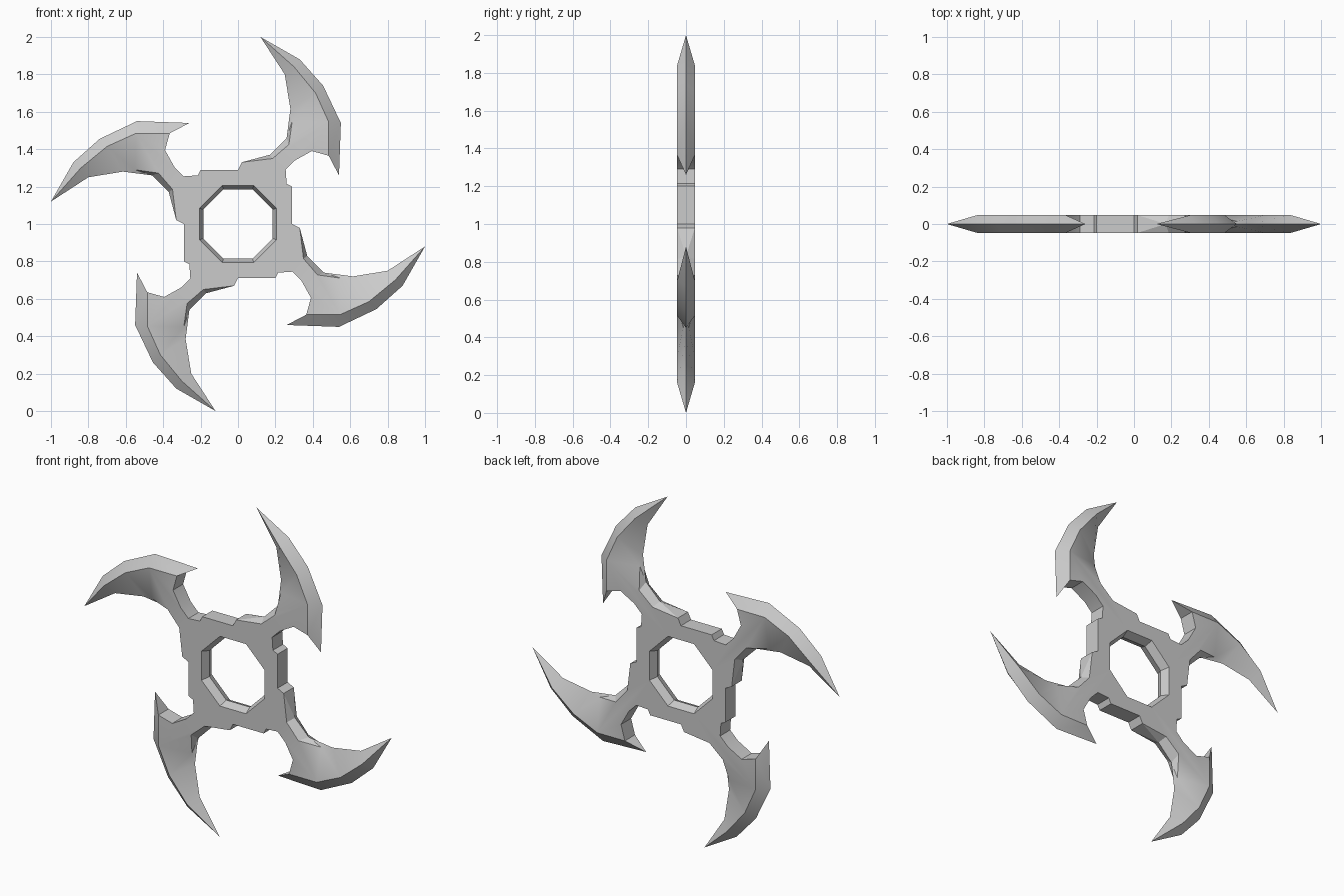
import bpy, bmesh, math
from mathutils import Matrix, Vector

if "Cube" in bpy.data.objects:
    bpy.data.objects.remove(bpy.data.objects["Cube"])

T = 0.047  # half thickness

def f(x, z, k=1.0):
    return Vector((x, -T * k, z))

def mid(p):
    return Vector((p.x, 0, p.z))

# Blade: sharp outer edge, thick ridge, sharp inner edge
tip = f(0.12, 1.0, 0)
outer = [f(.33, .88, 0), f(.455, .74, 0), f(.55, .54, 0), f(.54, .26, 0)]
ridge = [f(.30, .84), f(.415, .70), f(.485, .545), f(.485, .365)]
inner = [f(.25, .80, 0), f(.28, .615, 0), f(.26, .46, 0), f(.17, .37, 0)]
b0, b1, b2 = f(.29, .55, .3), f(.272, .425), f(.185, .35)
root = f(.02, .33)
# Neck behind the barb and stepped hub side
neck = [ridge[3], f(.395, .39), f(.305, .34), f(.255, .29),
        f(.26, .215), f(.29, .2), f(.29, 0)]
start = f(0, .29)
# Quarter of the octagonal hole
hole = [f(.205, 0), f(.205, .085), f(.085, .205), f(0, .205)]

faces = [[tip, outer[0], ridge[0]], [tip, ridge[0], inner[0]]]
for i in range(3):
    faces.append([outer[i], outer[i + 1], ridge[i + 1], ridge[i]])
faces += [
    [ridge[0], ridge[1], inner[1], inner[0]],
    [ridge[1], ridge[2], b0, inner[1]],
    [ridge[2], b1, b0],
    [inner[1], b0, inner[2]], [b0, b1, inner[2]],
    [inner[2], b1, b2, inner[3]],
    [inner[3], b2, root], [inner[3], root, mid(root)],
    [ridge[3], outer[3], mid(ridge[3])],
    [start, root, b2, b1, ridge[2]] + neck + hole,
]
# Straight walls
for a, b in list(zip(neck, neck[1:])) + [(start, root)]:
    faces.append([a, b, mid(b), mid(a)])
# Bevelled hole rim
for a, b in zip(hole, hole[1:]):
    faces.append([a, b, mid(b) * .905, mid(a) * .905])

# Four turned copies, each mirrored front to back
bm = bmesh.new()
for q in range(4):
    rot = Matrix.Rotation(q * math.pi / 2, 3, 'Y')
    for side in (1, -1):
        for face in faces:
            pts = [rot @ Vector((p.x, p.y * side, p.z)) for p in face]
            bm.faces.new([bm.verts.new(p + Vector((0, 0, 1))) for p in pts])
bmesh.ops.remove_doubles(bm, verts=bm.verts, dist=0.0005)
bmesh.ops.recalc_face_normals(bm, faces=bm.faces)

mesh = bpy.data.meshes.new("throwing_star")
bm.to_mesh(mesh)
bm.free()
star = bpy.data.objects.new("throwing_star", mesh)
bpy.context.collection.objects.link(star)
bpy.context.view_layer.objects.active = star
star.select_set(True)
bpy.ops.object.shade_smooth_by_angle(angle=math.radians(25))
